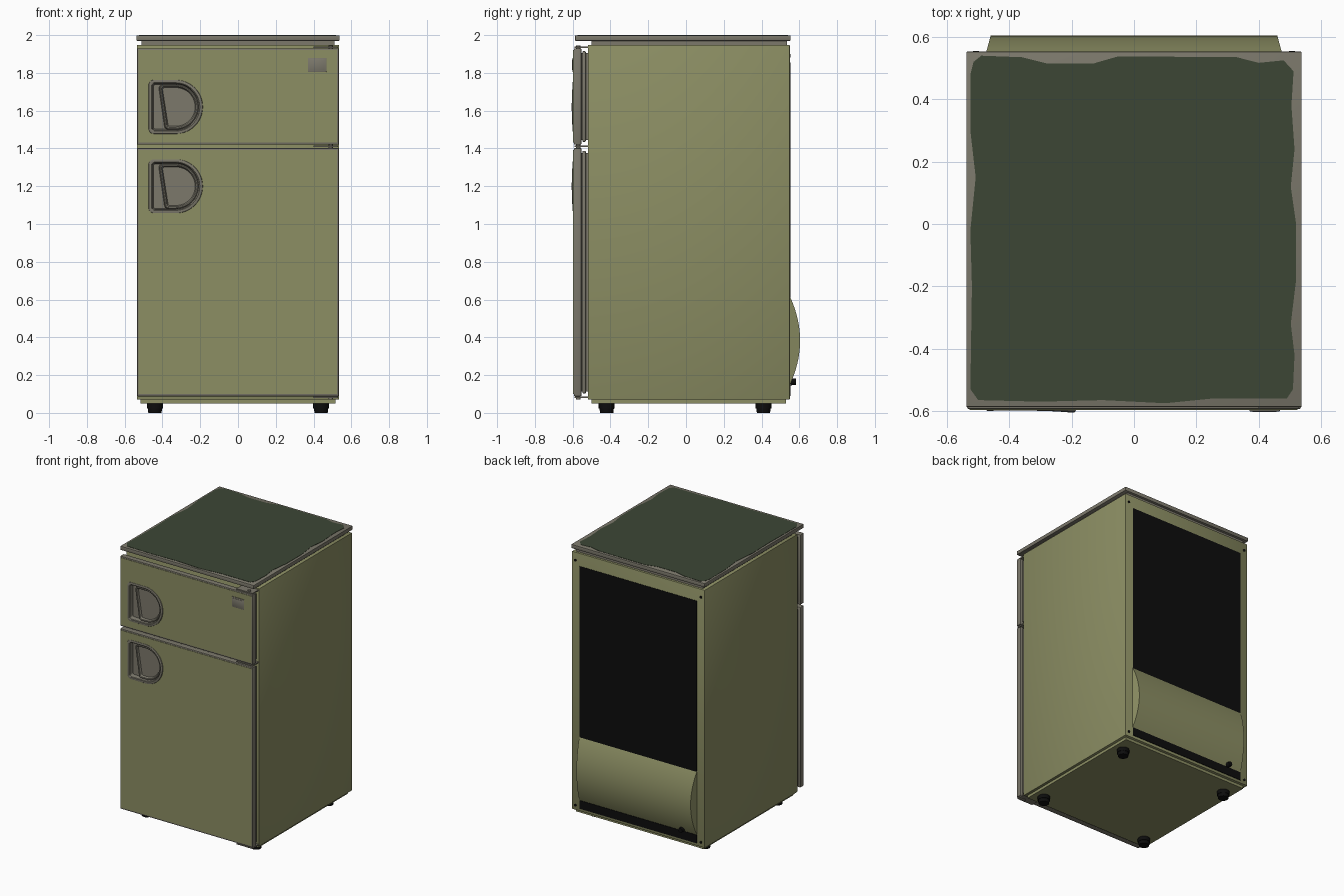
import bpy, bmesh, math

if "Cube" in bpy.data.objects:
    bpy.data.objects.remove(bpy.data.objects["Cube"])


def material(name, rgb):
    m = bpy.data.materials.new(name)
    m.diffuse_color = (*rgb, 1)
    m.use_nodes = True
    m.node_tree.nodes["Principled BSDF"].inputs["Base Color"].default_value = m.diffuse_color
    return m


OLIVE = material("olive enamel", (0.262, 0.272, 0.126))
GREY = material("warm grey trim", (0.200, 0.188, 0.148))
GREEN = material("dark green top", (0.046, 0.062, 0.036))
BLACK = material("black", (0.004, 0.004, 0.004))


def finish(name, bm, mat):
    bmesh.ops.recalc_face_normals(bm, faces=bm.faces)
    me = bpy.data.meshes.new(name)
    bm.to_mesh(me)
    bm.free()
    me.materials.append(mat)
    ob = bpy.data.objects.new(name, me)
    bpy.context.collection.objects.link(ob)
    return ob


def box(name, x, y, z, mat, bevel=0.0):
    """Box from (min, max) ranges."""
    bm = bmesh.new()
    bmesh.ops.create_cube(bm, size=1)
    for v in bm.verts:
        for i, r in enumerate((x, y, z)):
            v.co[i] = r[0] if v.co[i] < 0 else r[1]
    if bevel:
        bmesh.ops.bevel(bm, geom=bm.edges[:], offset=bevel, segments=2,
                        profile=0.5, affect='EDGES')
    return finish(name, bm, mat)


def loft(name, loops, mat, cap_start=True):
    """Skin a list of equally long closed loops; the last one is capped."""
    bm = bmesh.new()
    rows = [[bm.verts.new(p) for p in loop] for loop in loops]
    n = len(rows[0])
    for a, b in zip(rows, rows[1:]):
        for i in range(n):
            j = (i + 1) % n
            bm.faces.new((a[i], a[j], b[j], b[i]))
    bm.faces.new(rows[-1])
    if cap_start:
        bm.faces.new(rows[0])
    return finish(name, bm, mat)


def cylinder(name, centre, r1, r2, depth, mat, axis='Z', sides=20):
    bm = bmesh.new()
    bmesh.ops.create_cone(bm, cap_ends=True, segments=sides,
                          radius1=r1, radius2=r2, depth=depth)
    for v in bm.verts:
        x, y, z = v.co
        v.co = (x, y, z) if axis == 'Z' else (x, z, -y)
        for i in range(3):
            v.co[i] += centre[i]
    return finish(name, bm, mat)


def d_loop(zc, y, inset, x0=-0.475, x1=-0.185, h=0.145, r=0.03, arch=0.0, slant=0.0):
    """D outline in the xz plane: rounded left corners, half round right side."""
    x0, x1, h = x0 + inset, x1 - inset, h - inset
    r = max(r - inset, 0.012)
    pts = []
    for i in range(25):                      # right half circle
        a = math.radians(-90 + 180 * i / 24)
        pts.append((x1 - h + h * math.cos(a), h * math.sin(a)))
    for s, start in ((1, 90), (-1, 180)):    # left corners
        for i in range(6):
            a = math.radians(start + 90 * i / 5)
            pts.append((x0 + r + r * math.cos(a) - slant * s,
                        s * (h - r) + r * math.sin(a)))
    return [(x, y - arch * (1 - (z / h) ** 2), zc + z) for x, z in pts]


# Cabinet, plinth and neck under the top
box("cabinet", (-0.535, 0.535), (-0.52, 0.55), (0.07, 1.948), OLIVE, 0.004)
box("plinth", (-0.515, 0.515), (-0.50, 0.53), (0.05, 0.075), OLIVE)
box("top_neck", (-0.51, 0.51), (-0.50, 0.535), (1.94, 1.972), GREY)

# Worktop with its worn green sheet
box("top_slab", (-0.538, 0.538), (-0.587, 0.553), (1.97, 1.998), GREY, 0.003)
patch = [(-0.49, 0.54), (-0.36, 0.535), (-0.28, 0.515), (-0.13, 0.515), (-0.05, 0.538),
         (0.33, 0.535), (0.40, 0.517), (0.48, 0.525), (0.512, 0.49), (0.505, 0.38),
         (0.515, 0.24), (0.503, 0.12), (0.52, 0), (0.52, -0.18), (0.503, -0.32),
         (0.515, -0.42), (0.51, -0.53), (0.49, -0.56), (0.25, -0.56), (0.1, -0.575),
         (-0.1, -0.565), (-0.3, -0.57), (-0.5, -0.565), (-0.525, -0.53), (-0.52, -0.2),
         (-0.525, -0.02), (-0.508, 0.15), (-0.525, 0.3), (-0.525, 0.48), (-0.515, 0.52)]
loft("top_sheet", [[(x, y, z) for x, y in patch] for z in (1.996, 2.0)], GREEN)


def cut(ob, cutter):
    mod = ob.modifiers.new("pocket", 'BOOLEAN')
    mod.operation, mod.object, mod.solver = 'DIFFERENCE', cutter, 'EXACT'
    bpy.context.view_layer.objects.active = ob
    bpy.ops.object.modifier_apply(modifier=mod.name)


def door(name, z0, z1, zc):
    """Door with gasket, enamel front and a D-shaped pocket handle at zc."""
    frame = box(name + "_frame", (-0.535, 0.535), (-0.594, -0.553), (z0, z1), GREY, 0.006)
    front = box(name + "_front", (-0.527, 0.525), (-0.597, -0.592),
                (z0 + 0.012, z1 - 0.01), OLIVE)
    box(name + "_liner", (-0.522, 0.522), (-0.549, -0.53),
        (z0 + 0.015, z1 - 0.015), GREY, 0.005)
    box(name + "_gasket", (-0.51, 0.51), (-0.556, -0.515),
        (z0 + 0.025, z1 - 0.025), GREY)
    cutter = loft("pocket_cutter", [d_loop(zc, y, 0.008) for y in (-0.7, -0.562)], GREY)
    cut(frame, cutter)
    cut(front, cutter)
    bpy.data.objects.remove(cutter)
    # Arched rim running down into the pocket floor
    loft(name + "_handle_pocket", [
        d_loop(zc, -0.594, 0),
        d_loop(zc, -0.598, 0.003, arch=0.004),
        d_loop(zc, -0.599, 0.008, arch=0.006),
        d_loop(zc, -0.599, 0.017, arch=0.006),
        d_loop(zc, -0.596, 0.021, arch=0.004),
        d_loop(zc, -0.568, 0.027)], GREY, cap_start=False)
    # Grip with slanted left edge
    grip = dict(x0=-0.405, x1=-0.207, h=0.122, r=0.025, slant=0.014)
    loft(name + "_handle_grip", [
        d_loop(zc, -0.567, 0, **grip),
        d_loop(zc, -0.588, 0.004, **grip),
        d_loop(zc, -0.590, 0.008, **grip),
        d_loop(zc, -0.588, 0.014, **grip),
        d_loop(zc, -0.575, 0.020, **grip)], GREY)


door("freezer_door", 1.42, 1.93, 1.62)
door("fridge_door", 0.088, 1.402, 1.20)

# Hinge plates above, between and below the doors
for name, z in (("top", 1.936), ("middle", 1.411), ("bottom", 0.082)):
    box(name + "_hinge", (0.40, 0.53), (-0.59, -0.515), (z - 0.004, z + 0.004), GREY)
    cylinder(name + "_hinge_pin", (0.49, -0.57, z), 0.012, 0.012, 0.02, GREY)

# Blank badge plate
box("badge", (0.37, 0.468), (-0.601, -0.595), (1.805, 1.88), GREY, 0.0025)
box("badge_inset", (0.38, 0.458), (-0.603, -0.60), (1.815, 1.87), GREY, 0.001)

# Back: black panel, vent strip and compressor bulge
box("back_panel", (-0.472, 0.472), (0.545, 0.553), (0.60, 1.855), BLACK)
box("vent_strip", (-0.472, 0.472), (0.545, 0.554), (0.09, 0.15), BLACK)
arc = []
for i in range(25):
    t = -1 + 2 * i / 24
    arc.append((0.548 + 0.056 * (1 - t * t), 0.383 + 0.238 * t))
loft("compressor_cover", [[(s * (0.475 - 0.27 * (y - 0.548)), y, z) for y, z in arc]
                          for s in (-1, 1)], OLIVE)

# Cord outlet and corner screws
cylinder("cord_outlet", (-0.36, 0.567, 0.165), 0.02, 0.016, 0.03, BLACK, 'Y', 12)
for sx in (-1, 1):
    for z in (0.105, 1.89):
        cylinder("back_screw", (sx * 0.507, 0.551, z), 0.009, 0.009, 0.007, BLACK, 'Y', 12)

# Feet
for x in (-0.44, 0.44):
    for y in (-0.42, 0.41):
        cylinder("foot_collar", (x, y, 0.037), 0.042, 0.042, 0.028, BLACK)
        cylinder("foot_pad", (x, y, 0.012), 0.035, 0.038, 0.024, BLACK)

# Smooth the curved parts, keep edges crisp
bpy.ops.object.select_all(action='SELECT')
bpy.ops.object.shade_smooth_by_angle(angle=math.radians(30))
